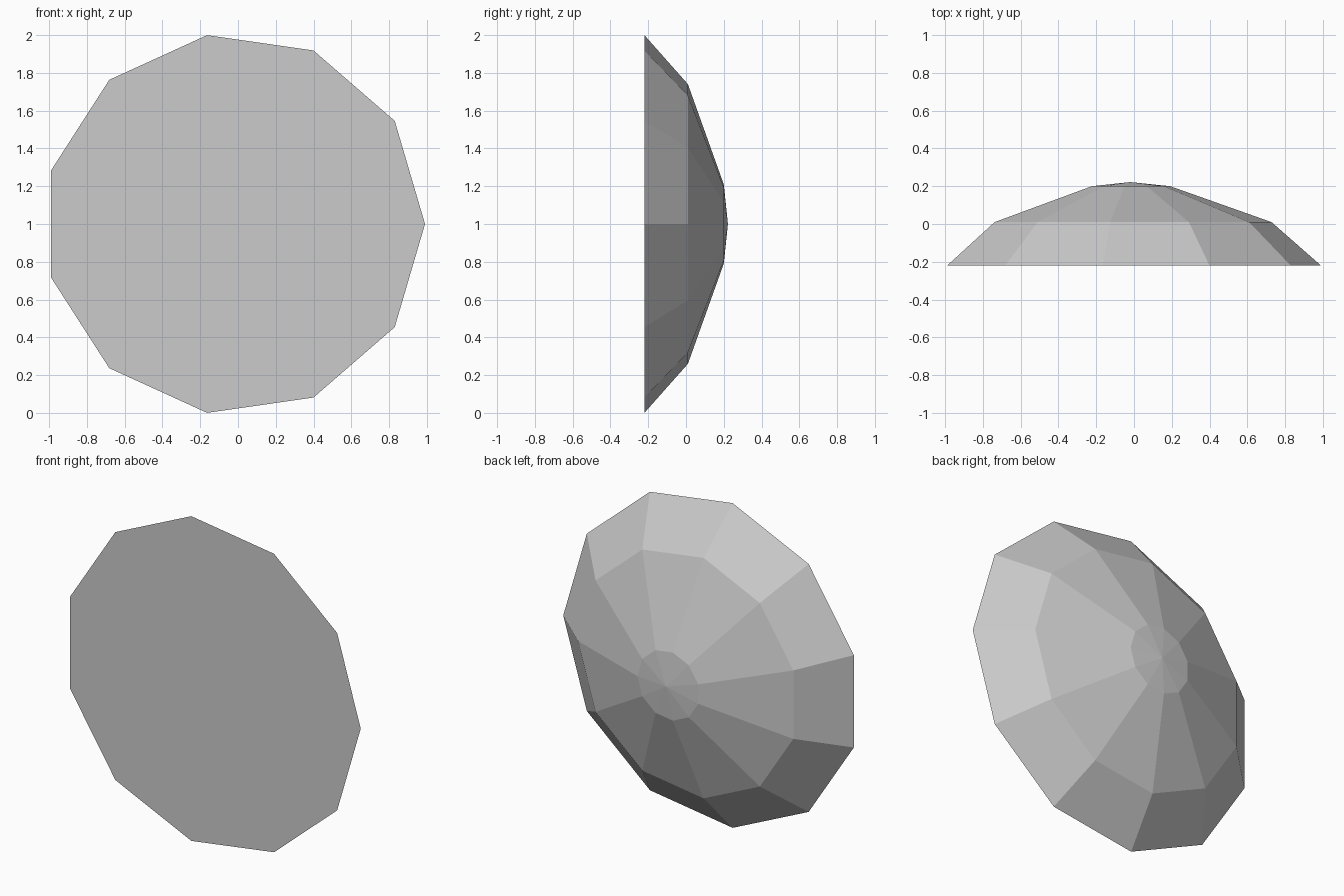
import bpy
import bmesh
from math import cos, sin, tau

cube = bpy.data.objects.get("Cube")
if cube:
    bpy.data.objects.remove(cube, do_unlink=True)

# Plain grey material
grey = bpy.data.materials.new("plain grey")
grey.use_nodes = True
colour = (0.6, 0.6, 0.6, 1)
grey.diffuse_color = colour
grey.node_tree.nodes["Principled BSDF"].inputs["Base Color"].default_value = colour

SIDES = 11
CENTRE_X, CENTRE_Z = -0.02, 1.0
RINGS = [(1.01, -0.22), (0.748, 0.01), (0.212, 0.20)]  # radius, y
TIP_Y = 0.222

bm = bmesh.new()


def ring(radius, y):
    return [bm.verts.new((CENTRE_X + radius * cos(tau * i / SIDES), y,
                          CENTRE_Z + radius * sin(tau * i / SIDES)))
            for i in range(SIDES)]


# Faceted dome: flat front disc, two sloping bands and a shallow tip
rings = [ring(r, y) for r, y in RINGS]
tip = bm.verts.new((CENTRE_X, TIP_Y, CENTRE_Z))
bm.faces.new(rings[0])
for i in range(SIDES):
    j = (i + 1) % SIDES
    for outer, inner in zip(rings, rings[1:]):
        bm.faces.new((outer[i], outer[j], inner[j], inner[i]))
    bm.faces.new((rings[-1][i], rings[-1][j], tip))
bmesh.ops.recalc_face_normals(bm, faces=bm.faces)

mesh = bpy.data.meshes.new("faceted_dome")
bm.to_mesh(mesh)
bm.free()
mesh.materials.append(grey)
dome = bpy.data.objects.new("faceted_dome", mesh)
bpy.context.collection.objects.link(dome)
